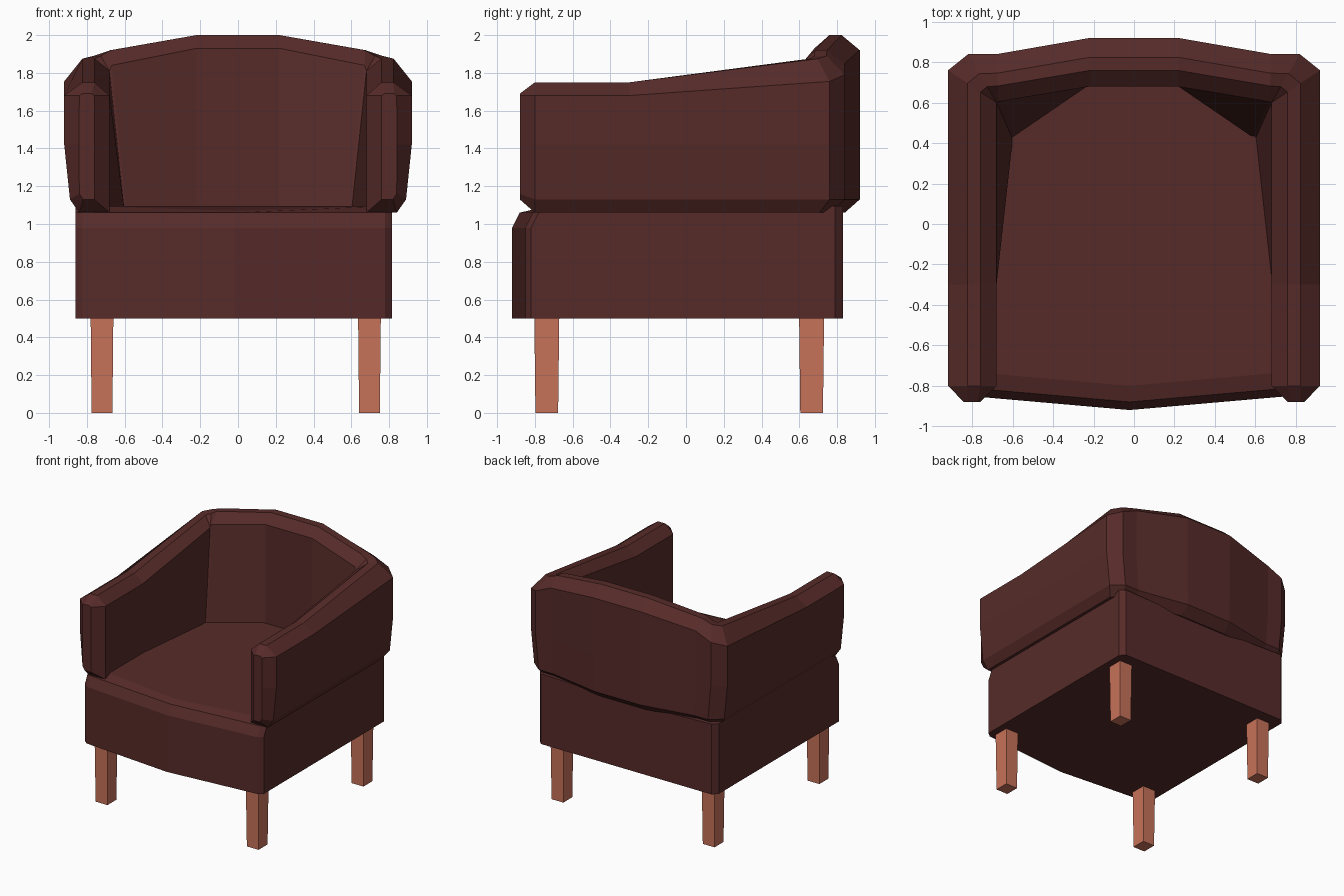
import bpy, bmesh

if "Cube" in bpy.data.objects:
    bpy.data.objects.remove(bpy.data.objects["Cube"])


def material(name, rgb):
    m = bpy.data.materials.new(name)
    m.diffuse_color = (*rgb, 1)
    m.use_nodes = True
    m.node_tree.nodes["Principled BSDF"].inputs["Base Color"].default_value = m.diffuse_color
    return m


fabric = material("dark_red_fabric", (0.093, 0.024, 0.022))
wood = material("light_wood", (0.578, 0.17, 0.102))


def loft(name, rings, mat):
    """Join closed rings of equal length and cap both ends."""
    bm = bmesh.new()
    loops = [[bm.verts.new(p) for p in ring] for ring in rings]
    n = len(loops[0])
    for a, b in zip(loops, loops[1:]):
        for i in range(n):
            j = (i + 1) % n
            bm.faces.new((a[i], a[j], b[j], b[i]))
    bm.faces.new(loops[0])
    bm.faces.new(loops[-1])
    bmesh.ops.remove_doubles(bm, verts=bm.verts, dist=0.0005)
    bmesh.ops.recalc_face_normals(bm, faces=bm.faces)
    me = bpy.data.meshes.new(name)
    bm.to_mesh(me)
    bm.free()
    me.materials.append(mat)
    ob = bpy.data.objects.new(name, me)
    bpy.context.collection.objects.link(ob)
    return ob


# Seat: bowed front, clipped corners, front top edge rolled back, dished top
half = [(0, -0.92), (0.80, -0.85), (0.838, -0.82), (0.838, 0.79), (0.80, 0.83), (0, 0.83)]
outline = half + [(-x, y) for x, y in half[-2:0:-1]]


def seat_ring(z, inset, dish=0.0):
    return [(x - 0.022, y + (inset if y < 0 else 0), z - (dish if x == 0 else 0))
            for x, y in outline]


loft("seat", [seat_ring(0.5, 0), seat_ring(0.98, 0), seat_ring(1.06, 0.04),
              seat_ring(1.095, 0.12, 0.025)], fabric)


# Arms and back: one padded section carried round a U-shaped path
def section(inner, outer, low, zi, zr, zo):
    def mix(t):
        return tuple(a + (b - a) * t for a, b in zip(inner, outer))
    tucked = (outer[0] * 0.967, outer[1])
    return [(*low, 1.06), (*inner, zi), (*mix(0.33), zr), (*mix(0.6), zr),
            (*outer, zo), (*outer, 1.42), (*tucked, 1.13), (*mix(0.67), 1.06)]


arm_front = section((0.68, -0.80), (0.92, -0.80), (0.68, -0.80), 1.68, 1.75, 1.68)
# Front cap is the first section drawn in towards its middle
cap = [(min(max(x, 0.76), 0.84), -0.88, min(max(z, 1.13), 1.68)) for x, y, z in arm_front]
cap[2] = (0.775, -0.88, 1.69)
cap[3] = (0.825, -0.88, 1.69)
cap[5] = (0.842, -0.88, 1.42)
cap[6] = (0.84, -0.88, 1.16)
cap[7] = (0.82, -0.88, 1.13)
right = [
    cap,
    arm_front,
    section((0.68, -0.30), (0.92, -0.30), (0.68, -0.30), 1.68, 1.75, 1.68),
    section((0.68, 0.60), (0.92, 0.76), (0.60, 0.42), 1.81, 1.875, 1.755),
    section((0.68, 0.60), (0.82, 0.84), (0.60, 0.42), 1.81, 1.89, 1.79),
    section((0.67, 0.605), (0.68, 0.84), (0.59, 0.427), 1.84, 1.92, 1.85),
    section((0.22, 0.68), (0.22, 0.92), (0.22, 0.68), 1.93, 2.0, 1.92),
]
left = [[(-x, y, z) for x, y, z in s] for s in reversed(right)]
loft("arms_and_back", right + left, fabric)


# Legs: slightly tapered square posts
def leg_ring(cx, cy, hx, hy, z):
    return [(cx + sx * hx, cy + sy * hy, z) for sx, sy in ((-1, -1), (1, -1), (1, 1), (-1, 1))]


for side, cx in (("left", -0.72), ("right", 0.696)):
    for end, cy in (("front", -0.737), ("back", 0.665)):
        loft(f"{end}_{side}_leg", [leg_ring(cx, cy, 0.055, 0.06, 0),
                                   leg_ring(cx, cy, 0.06, 0.066, 0.5)], wood)
